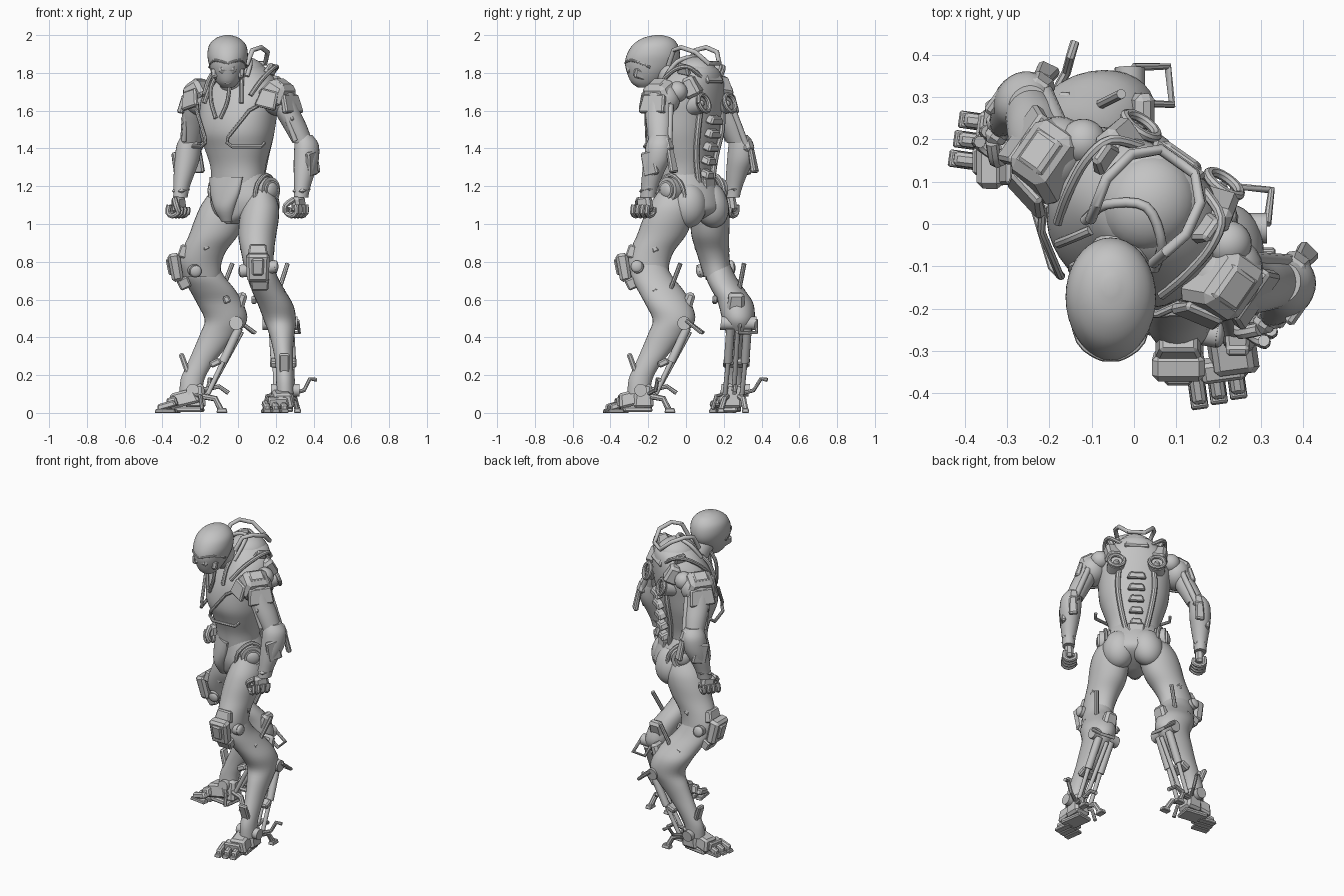
import bpy, bmesh, math
from mathutils import Matrix, Vector

MAT = bpy.data.materials.new("armour_grey")
MAT.diffuse_color = (0.55, 0.55, 0.55, 1)

# Frames: world, twisted chest (35 deg), hips (45 deg); paired parts get a mirrored twin
def rz(a): return Matrix.Rotation(math.radians(a), 4, 'Z')
I, MX = Matrix.Identity(4), Matrix.Diagonal((-1, 1, 1, 1))
SWAP = Matrix(((0, 1, 0, 0), (1, 0, 0, 0), (0, 0, 1, 0), (0, 0, 0, 1)))
FR = {"world": [I], "chest": [rz(-35)], "arms": [rz(-35), rz(-35) @ MX],
      "hip": [rz(-44)], "hips": [rz(-45), rz(-45) @ MX], "legs": [I, SWAP]}

def part(name, bm, frame, angle=38):
    bmesh.ops.recalc_face_normals(bm, faces=bm.faces[:])
    mats = FR[frame]
    for i, m in enumerate(mats):
        me = bpy.data.meshes.new(name)
        b = bm.copy()
        bmesh.ops.transform(b, matrix=m, verts=b.verts[:])
        if m.determinant() < 0:
            bmesh.ops.reverse_faces(b, faces=b.faces[:])
        if frame == "legs" and i == 1:      # right leg stands a little wider at the hock
            for v in b.verts:
                v.co.y += .07 * max(0, 1 - abs(v.co.z - .6) / .55)
        b.to_mesh(me); b.free()
        me.materials.append(MAT)
        me.shade_smooth()
        me.set_sharp_from_angle(angle=math.radians(angle))
        n = name if len(mats) == 1 else ("left_", "right_")[i] + name
        bpy.context.collection.objects.link(bpy.data.objects.new(n, me))
    bm.free()

def spline(pts, k):
    # Catmull-Rom resampling of tuples
    out = []
    for i in range(len(pts) - 1):
        p = [pts[max(i - 1, 0)], pts[i], pts[i + 1], pts[min(i + 2, len(pts) - 1)]]
        for j in range(k):
            t = j / k
            out.append(tuple(0.5 * (2*b + (c - a)*t + (2*a - 5*b + 4*c - d)*t*t + (3*b - a - 3*c + d)*t**3)
                             for a, b, c, d in zip(*p)))
    return out + [tuple(pts[-1])]

def skin(bm, rings):
    n = len(rings[0])
    for a, b in zip(rings, rings[1:]):
        for i in range(n):
            bm.faces.new((a[i], a[(i + 1) % n], b[(i + 1) % n], b[i]))
    bm.faces.new(rings[0]); bm.faces.new(rings[-1])

def loft(name, frame, rings, n=28, k=4, sq=1.0):
    # horizontal super-ellipse rings: x, y, z, rx, ry
    bm, out = bmesh.new(), []
    f = lambda v: math.copysign(abs(v) ** sq, v)
    for x, y, z, a, b in spline(rings, k):
        out.append([bm.verts.new((x + a * f(math.cos(2*math.pi*i/n)), y + b * f(math.sin(2*math.pi*i/n)), z))
                    for i in range(n)])
    skin(bm, out)
    part(name, bm, frame)

def tube(name, frame, pts, r, n=10, k=1, r2=None):
    P = [Vector(p) for p in (spline(pts, k) if k > 1 else pts)]
    bm, out, nor = bmesh.new(), [], None
    for i, p in enumerate(P):
        d = (P[min(i + 1, len(P) - 1)] - P[max(i - 1, 0)]).normalized()
        nor = nor - d * nor.dot(d) if nor else d.orthogonal()
        nor.normalize()
        q = d.cross(nor)
        rr = r if r2 is None else r + (r2 - r) * i / (len(P) - 1)
        out.append([bm.verts.new(p + rr * (nor * math.cos(2*math.pi*j/n) + q * math.sin(2*math.pi*j/n)))
                    for j in range(n)])
    skin(bm, out)
    part(name, bm, frame)

def box(name, frame, c, s, rot=(0, 0, 0), taper=1.0, bev=0.008):
    bm = bmesh.new()
    bmesh.ops.create_cube(bm, size=1)
    for v in bm.verts:
        k = taper if v.co.z > 0 else 1
        v.co = Vector((v.co.x * s[0] * k, v.co.y * s[1] * k, v.co.z * s[2]))
    bmesh.ops.bevel(bm, geom=bm.edges[:], offset=bev, segments=1, affect='EDGES', profile=0.5)
    m = Matrix.Translation(c)
    for a, ax in zip(rot, 'XYZ'):
        m = m @ Matrix.Rotation(math.radians(a), 4, ax)
    bmesh.ops.transform(bm, matrix=m, verts=bm.verts[:])
    part(name, bm, frame, 25)

def ball(name, frame, c, r, tilt=0):
    bm = bmesh.new()
    bmesh.ops.create_uvsphere(bm, u_segments=24, v_segments=14, radius=1)
    m = Matrix.Translation(c) @ Matrix.Rotation(math.radians(tilt), 4, 'X') @ Matrix.Diagonal((*r, 1))
    bmesh.ops.transform(bm, matrix=m, verts=bm.verts[:])
    part(name, bm, frame)

# Torso and pelvis
loft("torso", "chest", [(0, 0, 1.12, .14, .11), (0, 0, 1.22, .146, .118), (0, 0, 1.31, .152, .128),
     (0, -.005, 1.4, .18, .15), (0, -.01, 1.48, .203, .172), (0, 0, 1.57, .212, .177), (0, .02, 1.66, .215, .168),
     (0, .045, 1.75, .185, .145), (0, .06, 1.82, .12, .115), (0, .06, 1.86, .05, .05)], 40, 4, .92)
loft("pelvis", "hip", [(0, .01, 1.27, .145, .115), (0, .025, 1.2, .172, .135), (0, .035, 1.13, .188, .15),
     (0, .04, 1.07, .175, .145), (0, .01, 1.03, .1, .11), (0, -.03, 1.0, .03, .05)], 36)
ball("buttock", "legs", (.125, .01, 1.1), (.095, .1, .12))
loft("crotch_guard", "hip", [(0, -.09, 1.25, .12, .03), (0, -.1, 1.16, .1, .04), (0, -.1, 1.08, .065, .045),
     (0, -.08, 1.01, .03, .03)])
tube("chest_bracket", "arms", [(.2, -.09, 1.63), (.17, -.14, 1.6), (.075, -.2, 1.46), (.07, -.2, 1.43), (.1, -.195, 1.41), (.22, -.1, 1.41),
     (.22, -.07, 1.43)], .01, 8)
# Spine plates and back machinery
for i in range(5):
    z = 1.555 - .072 * i
    box("spine_plate_%d" % i, "chest", (0, .175 - .011 * i, z), (.12 - .01 * i, .08, .04), (-20, 0, 0), .7)
box("spine_base", "chest", (0, .12, 1.19), (.08, .07, .1), (10, 0, 0), 1.3)
tube("back_rail", "arms", [(.1, .165, 1.62), (.11, .155, 1.5), (.09, .13, 1.36), (.06, .125, 1.22)], .016, 8, 3)
ball("upper_back_dome", "chest", (0, .06, 1.79), (.115, .12, .095))
tube("carry_bar", "chest", [(-.09, -.05, 1.84), (-.1, -.01, 1.92), (-.115, .05, 1.935), (-.1, .13, 1.91), (-.05, .18, 1.85),
     (.05, .18, 1.85), (.1, .13, 1.91), (.115, .05, 1.935), (.1, -.01, 1.92), (.09, -.05, 1.84)], .013, 10)
tube("collar_bar", "chest", [(-.1, -.06, 1.78), (-.08, .0, 1.86), (0, .05, 1.885), (.08, .0, 1.86), (.1, -.06, 1.78)], .012, 10, 4)
box("back_collar", "chest", (0, .155, 1.775), (.15, .06, .08), (25, 0, 0), .8)
box("shoulder_blade", "arms", (.13, .13, 1.73), (.13, .09, .11), (20, 15, 15), .7, .015)
box("back_fin", "arms", (.15, .09, 1.82), (.035, .08, .06), (-10, 25, 0), .7)
tube("back_hose", "arms", [(.09, .16, 1.78), (.16, .13, 1.83), (.18, .06, 1.82), (.17, -.03, 1.76), (.15, -.1, 1.68)], .012, 8, 4)
circ = [(.12 + .045 * math.cos(a), .2 - .015 * math.sin(a), 1.64 + .045 * math.sin(a))
        for a in [i * math.pi / 8 for i in range(17)]]
tube("vent_ring", "arms", circ, .012, 8)
tube("vent_housing", "arms", [(.12, .1, 1.62), (.12, .185, 1.638)], .052, 20)
tube("vent_core", "arms", [(.12, .18, 1.636), (.12, .2, 1.642)], .02, 12, 1, .01)

# Neck and hoses
tube("neck", "world", [(0, .0, 1.68), (-.03, -.07, 1.76), (-.05, -.13, 1.84)], .072, 20, 4)
tube("neck_hose", "arms", [(.045, -.14, 1.78), (.06, -.165, 1.72), (.05, -.175, 1.64), (.015, -.185, 1.56)], .011, 8, 4)
tube("neck_hose_outer", "arms", [(.075, -.07, 1.78), (.1, -.11, 1.73), (.12, -.14, 1.64)], .012, 8, 4)

# Head: helmet, slim brow, visor and jaw
hx = -.055
loft("helmet", "world", [(hx, -.215, 1.722, .03, .04), (hx, -.21, 1.75, .058, .08), (hx, -.195, 1.8, .085, .117),
     (hx, -.182, 1.85, .1, .141), (hx, -.172, 1.9, .107, .14), (hx, -.162, 1.95, .096, .118),
     (hx, -.152, 1.985, .06, .075), (hx, -.146, 2.0, .015, .018)], 36)
tube("brow", "world", [(hx - .096, -.19, 1.83), (hx - .075, -.278, 1.865), (hx - .03, -.314, 1.86), (hx, -.318, 1.85),
     (hx + .03, -.314, 1.86), (hx + .075, -.278, 1.865), (hx + .096, -.19, 1.83)], .007, 8, 3)
box("visor", "world", (hx, -.292, 1.82), (.085, .04, .05), (-18, 0, 0), 1.2, .012)
box("mask", "world", (hx, -.262, 1.76), (.05, .05, .05), (-30, 0, 0), 1.3, .012)
for s in (-1, 1):
    box("cheek_plate", "world", (hx + s * .055, -.225, 1.785), (.03, .1, .05), (-20, 0, s * 22), 1.2)
    box("crown_fin", "world", (hx + s * .035, -.14, 1.982), (.008, .04, .016), (0, 0, s * -8), .6, .002)

# Arms
box("shoulder_pad", "arms", (.262, .012, 1.7), (.16, .2, .11), (0, 28, 0), .65, .02)
box("shoulder_top_plate", "arms", (.28, .012, 1.742), (.09, .11, .03), (0, 30, 0), .8)
box("shoulder_outer_plate", "arms", (.33, .02, 1.635), (.035, .16, .1), (0, -15, 0), .85)
box("shoulder_front_plate", "arms", (.25, -.085, 1.66), (.12, .03, .1), (-15, 10, 15), .8)
ball("shoulder_joint", "arms", (.25, .02, 1.66), (.085, .1, .09))
ball("shoulder_cap", "arms", (.21, .09, 1.7), (.055, .055, .055))
loft("upper_arm", "arms", [(.255, .015, 1.7, .07, .08), (.295, .03, 1.6, .066, .074), (.328, .055, 1.52, .062, .068),
     (.362, .08, 1.43, .053, .058)])
tube("arm_piston", "arms", [(.28, .095, 1.63), (.355, .14, 1.42)], .017, 10)
tube("arm_piston_front", "arms", [(.31, -.03, 1.62), (.36, .015, 1.44)], .014, 10)
box("arm_clamp", "arms", (.34, .03, 1.56), (.04, .09, .04), (0, -20, 0))
loft("forearm", "arms", [(.365, .085, 1.47, .045, .05), (.38, .09, 1.42, .061, .07), (.385, .08, 1.34, .063, .072),
     (.388, .055, 1.26, .052, .058), (.39, .035, 1.19, .04, .046), (.39, .025, 1.14, .036, .042)])
box("elbow_fin", "arms", (.375, .17, 1.335), (.055, .03, .13), (12, 0, -10), .8)
box("elbow_cap", "arms", (.37, .135, 1.42), (.07, .06, .08), (15, 0, 0), .8, .015)
box("forearm_plate", "arms", (.43, .065, 1.32), (.03, .09, .13), (12, 4, 0), .85)
box("wrist_cuff", "arms", (.39, .03, 1.18), (.08, .09, .03), (10, 0, 0), .95, .015)
box("palm", "arms", (.387, .005, 1.105), (.055, .09, .085), (8, 0, 0), .9, .015)
for i in range(4):
    y = .04 - .03 * i
    tube("finger_%d" % i, "arms", [(.41, y, 1.1), (.415, y - .004, 1.06), (.385, y - .006, 1.043), (.35, y - .004, 1.06),
         (.355, y, 1.085)], .0145, 8, 2)
tube("thumb", "arms", [(.385, -.035, 1.13), (.355, -.065, 1.1), (.345, -.055, 1.065)], .016, 8, 3)

# Hip discs
for n, a, b, r in (("hip_disc", .13, .195, .068), ("hip_hub", .18, .207, .05)):
    tube(n, "hips", [(a, .053, 1.18), (b, .053, 1.18)], r, 28)
ball("hip_dome", "hips", (.2, .053, 1.18), (.02, .042, .042))
tube("hip_guard", "hips", [(.165, -.04, 1.13), (.175, -.03, 1.21), (.165, .05, 1.26), (.155, .12, 1.21), (.15, .14, 1.14)], .012, 8, 3)

# Legs: left faces -y, right is its diagonal mirror
loft("thigh", "legs", [(.12, -.055, 1.18, .065, .085), (.12, -.075, 1.1, .094, .12), (.112, -.095, 1.03, .104, .132),
     (.102, -.13, .94, .1, .13), (.103, -.178, .86, .088, .118), (.108, -.2, .79, .08, .112), (.115, -.19, .72, .074, .1)])
loft("shin", "legs", [(.12, -.2, .79, .066, .09), (.13, -.18, .72, .08, .11), (.16, -.135, .65, .088, .121),
     (.2, -.09, .57, .093, .122), (.222, -.064, .49, .085, .112), (.232, -.1, .42, .068, .1), (.238, -.15, .34, .054, .083),
     (.245, -.2, .26, .047, .068), (.248, -.24, .18, .046, .063), (.25, -.25, .1, .047, .06)])
box("knee_plate", "legs", (.105, -.33, .77), (.115, .06, .15), (10, 0, 0), 1.1, .015)
box("knee_inset", "legs", (.105, -.354, .775), (.06, .04, .09), (10, 0, 0), 1.1)
box("knee_upper", "legs", (.105, -.29, .855), (.11, .05, .07), (-15, 0, 0), .8)
box("knee_lower", "legs", (.115, -.285, .685), (.09, .06, .06), (25, 0, 0), 1.1)
tube("knee_axle", "legs", [(.015, -.225, .75), (.2, -.26, .775)], .034, 20)
ball("knee_bolt_inner", "legs", (.018, -.225, .75), (.016, .032, .032))
ball("knee_bolt_outer", "legs", (.198, -.26, .775), (.016, .032, .032))
for i, (x, y, z) in enumerate(((.18, -.165, .87), (.235, -.16, .64), (.283, -.1, .54), (.085, -.06, .6), (.025, -.17, .88))):
    box("leg_block_%d" % i, "legs", (x, y, z), (.03, .04, .04), (25, 0, 0), .8)
tube("calf_spike", "legs", [(.22, -.08, .66), (.262, -.03, .79)], .012, 8)
box("calf_back", "legs", (.2, .01, .58), (.1, .06, .12), (-20, 0, 0), .8, .015)
tube("hock_axle", "legs", [(.13, -.01, .475), (.315, -.01, .475)], .036, 16)
tube("calf_bracket", "legs", [(.23, .0, .49), (.235, .09, .425), (.325, .08, .425), (.315, .0, .49)], .01, 8)
for i, dx in enumerate((-.045, .045)):
    tube("shin_cylinder_%d" % i, "legs", [(.23 + dx, .005, .45), (.24 + dx, -.08, .27)], .023, 12)
    tube("shin_rod_%d" % i, "legs", [(.24 + dx, -.075, .28), (.245 + dx, -.16, .1)], .013, 10)
tube("shin_center_rod", "legs", [(.225, .02, .43), (.245, -.15, .12)], .013, 10)
box("shin_clamp", "legs", (.24, -.12, .265), (.14, .06, .035), (25, 0, 0))
box("shin_front_plate", "legs", (.245, -.275, .24), (.06, .03, .16), (20, 0, 0), .9)

# Feet: ankle, instep, toes, heel claws and spurs
tube("ankle_axle", "legs", [(.175, -.24, .12), (.325, -.24, .12)], .034, 14)
box("ankle_block", "legs", (.245, -.225, .09), (.11, .11, .13), (0, 0, 0), .8, .015)
box("instep", "legs", (.23, -.285, .078), (.12, .17, .08), (14, 0, 8), .75, .012)
box("toe_bridge", "legs", (.21, -.345, .06), (.12, .06, .05), (15, 0, 8), .8)
for i, dx in enumerate((-.046, 0, .046)):
    y = -.372 - .012 * (1 - i)
    box("toe_%d" % i, "legs", (.195 + dx, y + .005, .04), (.038, .11, .035), (16, 0, 8), .8)
    box("toe_sole_%d" % i, "legs", (.195 + dx, y, .01), (.042, .112, .02), (0, 0, 8), .9, .004)
box("foot_sole", "legs", (.23, -.26, .02), (.11, .16, .03), (0, 0, 8), .9)
for i, dx in enumerate((-.05, .05)):
    tube("heel_claw_%d" % i, "legs", [(.245 + dx * .6, -.2, .09), (.25 + dx, -.12, .075), (.25 + dx * 1.3, -.09, .015)], .016, 8)
    box("heel_pad_%d" % i, "legs", (.25 + dx * 1.3, -.085, .0125), (.04, .06, .025), (0, 0, 0), .8, .004)
tube("heel_spur", "legs", [(.25, -.2, .12), (.25, -.1, .14), (.25, -.05, .105)], .012, 8)
tube("side_spur", "legs", [(.28, -.2, .1), (.35, -.16, .12), (.38, -.15, .18), (.415, -.14, .175)], .011, 8)
tube("inner_spur", "legs", [(.2, -.24, .1), (.155, -.2, .09), (.14, -.19, .02)], .011, 8)
